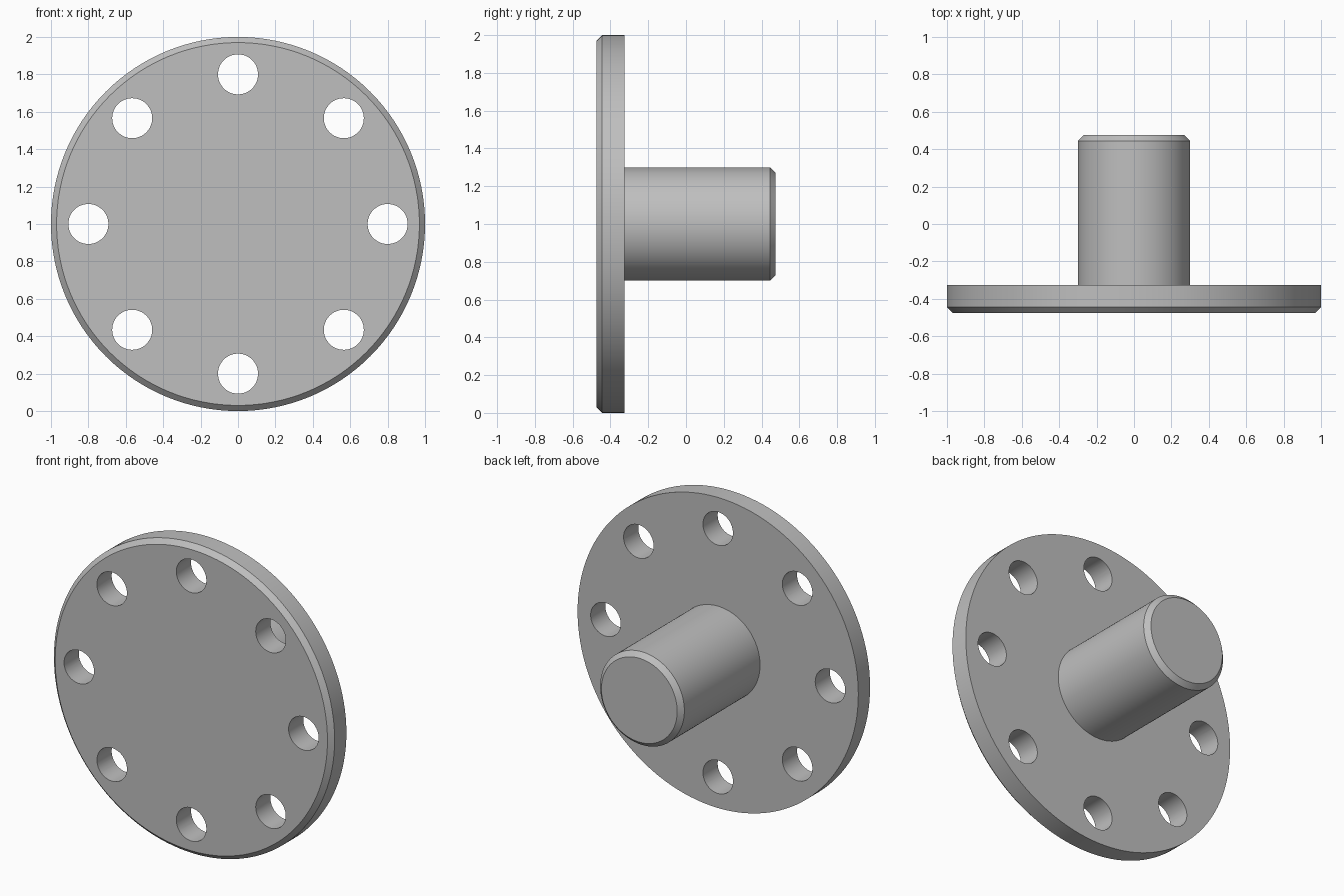
import bpy, bmesh, math
from mathutils import Matrix, Vector

cube = bpy.data.objects.get("Cube")
if cube:
    bpy.data.objects.remove(cube, do_unlink=True)

SEGMENTS = 128
FRONT, BACK, SHAFT_END = -0.475, -0.325, 0.475
FLANGE_R, SHAFT_R, CHAMFER = 1.0, 0.3, 0.03
HOLE_R, HOLE_CIRCLE, HOLES = 0.107, 0.8, 8
CENTRE = Vector((0, 0, FLANGE_R))

# Plain grey metal
metal = bpy.data.materials.new("grey metal")
metal.use_nodes = True
grey = (0.52, 0.52, 0.52, 1)
metal.diffuse_color = grey
metal.node_tree.nodes["Principled BSDF"].inputs["Base Color"].default_value = grey


def make_object(name, bm):
    bmesh.ops.recalc_face_normals(bm, faces=bm.faces)
    mesh = bpy.data.meshes.new(name)
    bm.to_mesh(mesh)
    bm.free()
    mesh.materials.append(metal)
    obj = bpy.data.objects.new(name, mesh)
    bpy.context.collection.objects.link(obj)
    return obj


def lathe(name, profile):
    """Turn (radius, y) points about the y axis, with flat end caps."""
    bm = bmesh.new()
    rings = []
    for r, y in profile:
        angles = [math.tau * i / SEGMENTS for i in range(SEGMENTS)]
        rings.append([bm.verts.new(CENTRE + Vector((r * math.cos(a), y, r * math.sin(a))))
                      for a in angles])
    for a, b in zip(rings, rings[1:]):
        for i in range(SEGMENTS):
            j = (i + 1) % SEGMENTS
            bm.faces.new((a[i], a[j], b[j], b[i]))
    bm.faces.new(rings[0])
    bm.faces.new(rings[-1])
    return make_object(name, bm)


# Chamfered flange and shaft, turned as one solid
body = lathe("flanged_shaft", [
    (FLANGE_R - CHAMFER, FRONT), (FLANGE_R, FRONT + CHAMFER), (FLANGE_R, BACK),
    (SHAFT_R, BACK), (SHAFT_R, SHAFT_END - CHAMFER), (SHAFT_R - CHAMFER, SHAFT_END)])

# Ring of bolt hole cutters
bm = bmesh.new()
for i in range(HOLES):
    a = math.tau * i / HOLES
    spot = CENTRE + Vector((HOLE_CIRCLE * math.cos(a), (FRONT + BACK) / 2,
                            HOLE_CIRCLE * math.sin(a)))
    bmesh.ops.create_cone(bm, cap_ends=True, segments=48, radius1=HOLE_R, radius2=HOLE_R,
                          depth=0.4, matrix=Matrix.Translation(spot)
                          @ Matrix.Rotation(math.pi / 2, 4, "X"))
cutter = make_object("bolt_hole_cutter", bm)
cutter.hide_render = True

# Drill the holes
drill = body.modifiers.new("bolt holes", "BOOLEAN")
drill.operation = "DIFFERENCE"
drill.solver = "EXACT"
drill.object = cutter
bpy.ops.object.select_all(action="DESELECT")
body.select_set(True)
bpy.context.view_layer.objects.active = body
bpy.ops.object.modifier_apply(modifier=drill.name)
bpy.data.objects.remove(cutter, do_unlink=True)

# Smooth round walls with crisp chamfers
bpy.ops.object.shade_smooth_by_angle(angle=math.radians(30))
